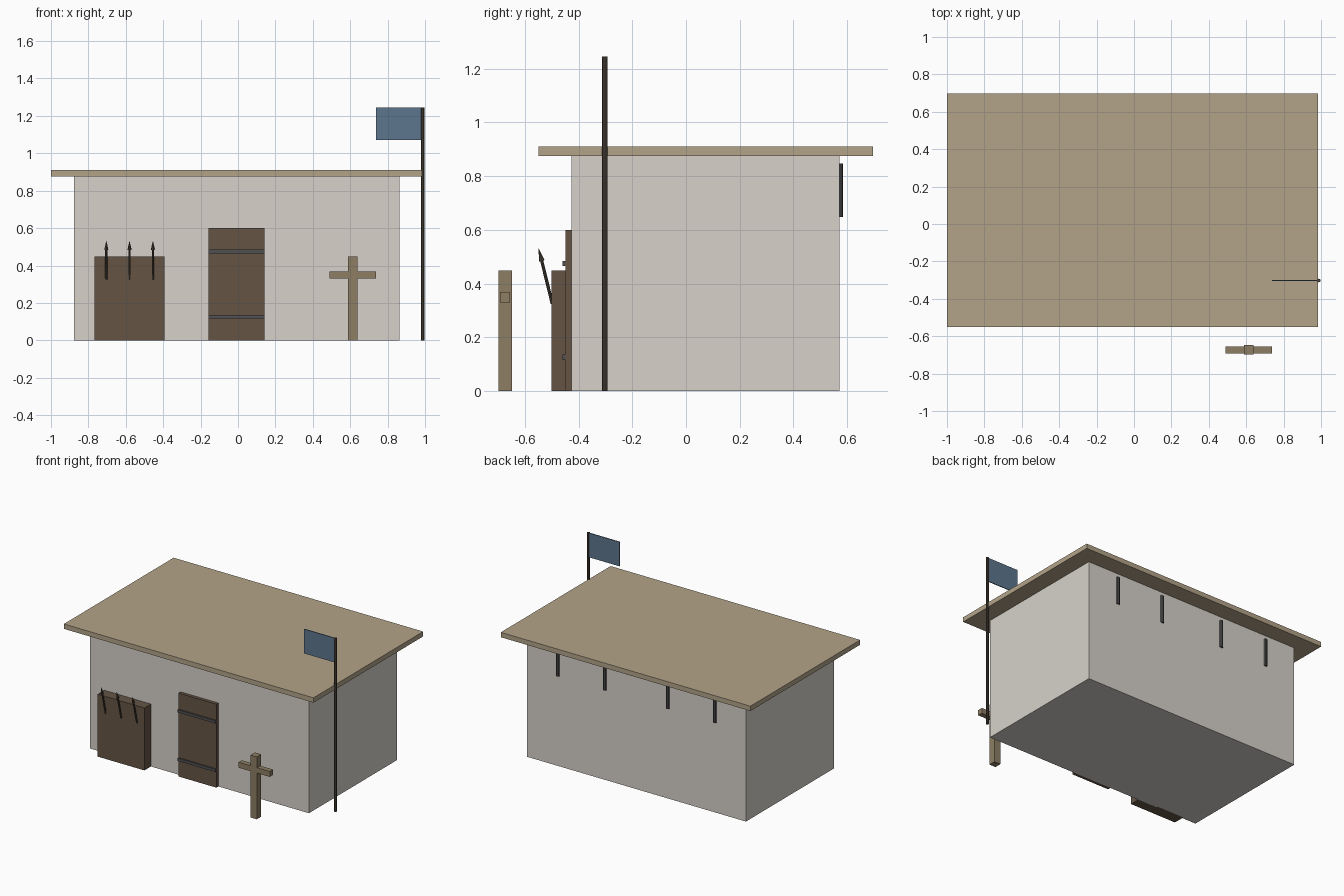
import bpy
from math import radians
from mathutils import Vector

if "Cube" in bpy.data.objects:
    bpy.data.objects.remove(bpy.data.objects["Cube"])

CX = -0.0075  # building centre line


def material(name, rgb):
    m = bpy.data.materials.new(name)
    m.diffuse_color = (*rgb, 1)
    m.use_nodes = True
    m.node_tree.nodes["Principled BSDF"].inputs["Base Color"].default_value = m.diffuse_color
    return m


plaster = material("plaster", (0.68, 0.64, 0.59))
thatch = material("thatch", (0.45, 0.37, 0.25))
dark_wood = material("dark_wood", (0.13, 0.09, 0.06))
pale_wood = material("pale_wood", (0.27, 0.21, 0.13))
pole_wood = material("pole_wood", (0.07, 0.055, 0.04))
iron = material("iron", (0.08, 0.08, 0.085))
cloth = material("cloth", (0.11, 0.18, 0.27))


def box(name, lo, hi, mat):
    lo, hi = Vector(lo), Vector(hi)
    bpy.ops.mesh.primitive_cube_add(size=1, location=(lo + hi) / 2)
    ob = bpy.context.object
    ob.name = name
    ob.scale = hi - lo
    ob.data.materials.append(mat)
    return ob


def rod(name, a, b, r1, r2, mat, sides=8):
    a, b = Vector(a), Vector(b)
    bpy.ops.mesh.primitive_cone_add(vertices=sides, radius1=r1, radius2=r2,
                                    depth=(b - a).length, location=(a + b) / 2)
    ob = bpy.context.object
    ob.name = name
    ob.rotation_euler = (b - a).to_track_quat('Z', 'Y').to_euler()
    ob.data.materials.append(mat)
    bpy.ops.object.shade_smooth_by_angle(angle=radians(30))
    return ob


# Building
box("walls", (CX - 0.87, -0.426, 0), (CX + 0.87, 0.572, 0.875), plaster)
box("roof", (-1.0, -0.55, 0.875), (0.985, 0.697, 0.91), thatch)

# Door with two iron straps
box("door", (CX - 0.15, -0.449, 0), (CX + 0.15, -0.415, 0.6), dark_wood)
for i, z in enumerate((0.126, 0.475)):
    box(f"door_strap_{i}", (CX - 0.15, -0.46, z - 0.01),
        (CX + 0.15, -0.445, z + 0.01), iron)

# Weapon rack with leaning spears
box("weapon_rack", (-0.766, -0.5, 0), (-0.394, -0.415, 0.449), dark_wood)
for i, x in enumerate((-0.704, -0.58, -0.455)):
    rod(f"spear_shaft_{i}", (x, -0.498, 0.325), (x, -0.538, 0.488),
        0.006, 0.006, pole_wood)
    rod(f"spear_tip_{i}", (x, -0.537, 0.485), (x, -0.549, 0.533),
        0.011, 0, pole_wood)

# Training post with cross bar
box("dummy_post", (0.588, -0.698, 0), (0.638, -0.648, 0.449), pale_wood)
box("dummy_arms", (0.49, -0.693, 0.33), (0.738, -0.656, 0.369), pale_wood)

# Flag pole and flag
rod("flag_pole", (0.988, -0.302, 0), (0.988, -0.302, 1.246), 0.01, 0.01, pole_wood)
box("flag", (0.738, -0.305, 1.07), (0.988, -0.299, 1.245), cloth)

# Iron bars along the back wall
for i, dx in enumerate((-0.625, -0.25, 0.25, 0.625)):
    rod(f"back_bar_{i}", (CX + dx, 0.573, 0.648), (CX + dx, 0.573, 0.847),
        0.0125, 0.0125, iron)
